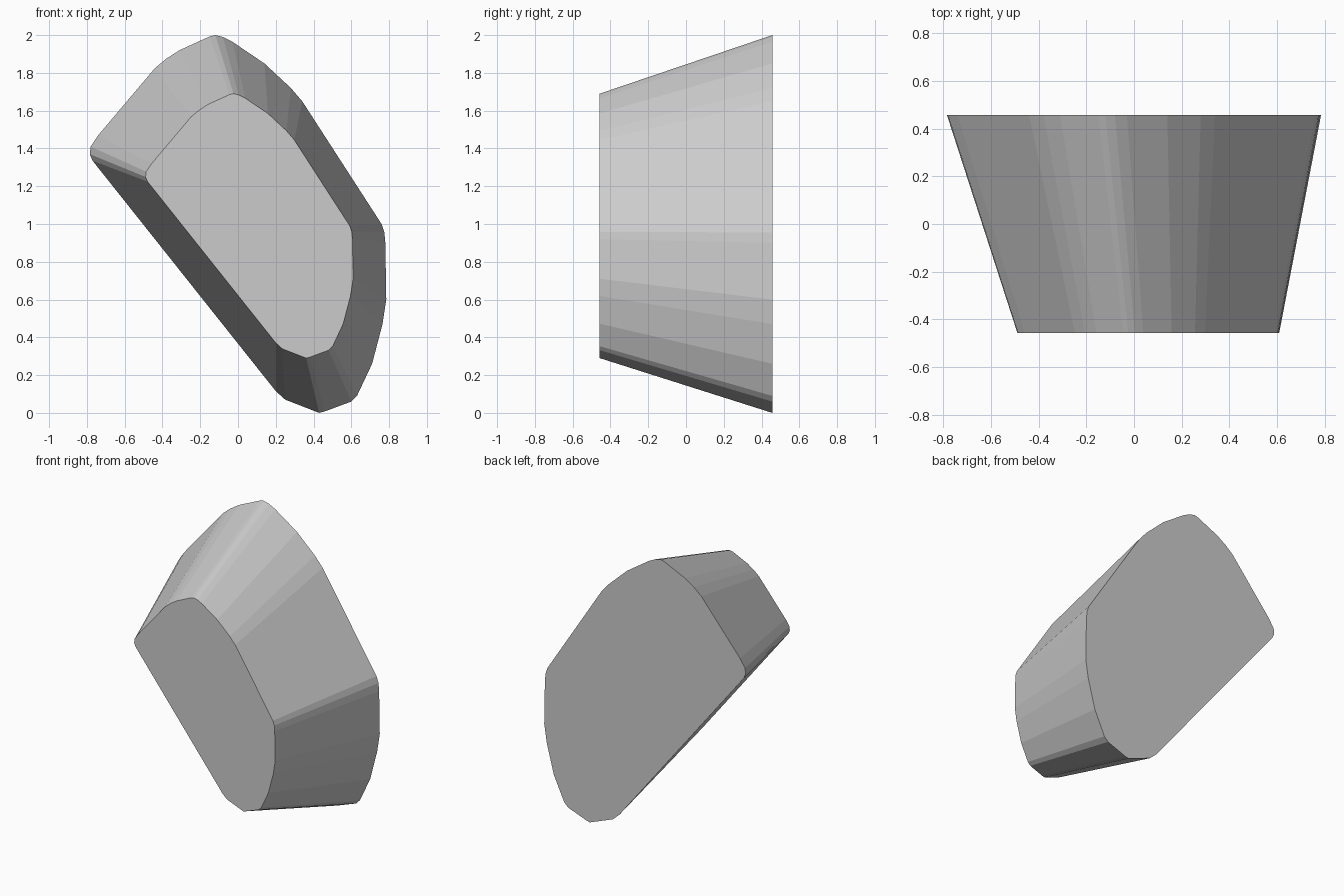
import bpy, bmesh

if "Cube" in bpy.data.objects:
    bpy.data.objects.remove(bpy.data.objects["Cube"])

# Outline of the large back face as (x, z), clockwise from the top
OUTLINE = [
    (-0.12, 2.0), (-0.08, 1.99), (-0.03, 1.965), (0.14, 1.85), (0.28, 1.72),
    (0.34, 1.65), (0.76, 1.0), (0.775, 0.955), (0.78, 0.9), (0.785, 0.6),
    (0.765, 0.47), (0.71, 0.26), (0.63, 0.09), (0.60, 0.06), (0.46, 0.008),
    (0.43, 0.0), (0.25, 0.07), (0.20, 0.115), (-0.77, 1.335), (-0.785, 1.37),
    (-0.78, 1.41), (-0.74, 1.47), (-0.44, 1.825), (-0.38, 1.875),
    (-0.31, 1.92), (-0.15, 1.993),
]
HALF_DEPTH = 0.457
TAPER, SHIFT_X, SHIFT_Z = 0.70, 0.06, 0.29   # small front face

grey = bpy.data.materials.new("plain grey")
grey.diffuse_color = (0.6, 0.6, 0.6, 1)
grey.use_nodes = True
grey.node_tree.nodes["Principled BSDF"].inputs["Base Color"].default_value = grey.diffuse_color

# Tapered block: back cap, front cap and the sloping sides between them
bm = bmesh.new()
back = [bm.verts.new((x, HALF_DEPTH, z)) for x, z in OUTLINE]
front = [bm.verts.new((x * TAPER + SHIFT_X, -HALF_DEPTH, z * TAPER + SHIFT_Z))
         for x, z in OUTLINE]
bm.faces.new(back)
bm.faces.new(front)
for i in range(len(OUTLINE)):
    j = (i + 1) % len(OUTLINE)
    bm.faces.new((back[i], back[j], front[j], front[i]))
bmesh.ops.recalc_face_normals(bm, faces=bm.faces)

mesh = bpy.data.meshes.new("tapered_block")
bm.to_mesh(mesh)
bm.free()
mesh.materials.append(grey)
block = bpy.data.objects.new("tapered_block", mesh)
bpy.context.collection.objects.link(block)
